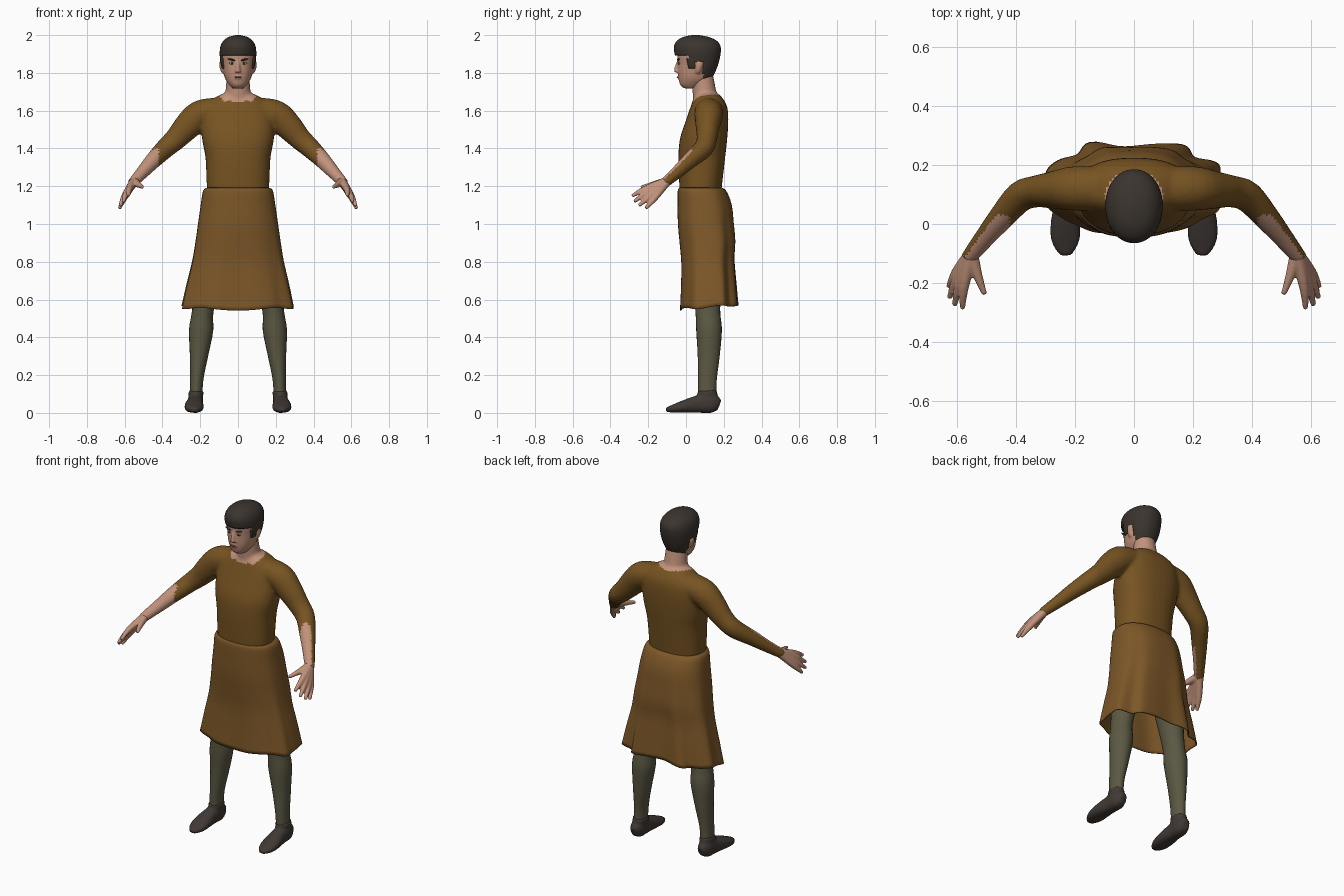
import bpy, bmesh, math
from mathutils import Vector, Matrix

default_cube = bpy.data.objects.get("Cube")
if default_cube:
    bpy.data.objects.remove(default_cube)


def material(name, red, green, blue):
    mat = bpy.data.materials.new(name)
    mat.use_nodes = True
    mat.diffuse_color = (red, green, blue, 1)
    mat.node_tree.nodes["Principled BSDF"].inputs["Base Color"].default_value = (red, green, blue, 1)
    return mat


TUNIC = material("tunic brown", .185, .088, .016)
SKIRT = material("skirt brown", .205, .096, .021)
SKIN = material("skin", .54, .29, .2)
LIPS = material("lips", .3, .12, .085)
HOSE = material("hose green grey", .105, .098, .056)
BOOT = material("boot leather", .052, .041, .035)
HAIR = material("dark hair", .043, .034, .027)
EYE = material("eye white", .5, .42, .36)


def resample(points, steps):
    """Smooth spline through tuples of any length."""
    result = []
    last = len(points) - 1
    for i in range(last):
        before, a = points[max(i - 1, 0)], points[i]
        b, after = points[i + 1], points[min(i + 2, last)]
        for step in range(steps):
            t = step / steps
            result.append([q + t * (r - p) / 2 + t * t * (p - 2.5 * q + 2 * r - s / 2)
                           + t ** 3 * (1.5 * (q - r) + (s - p) / 2)
                           for p, q, r, s in zip(before, a, b, after)])
    return result + [list(points[-1])]


def tube(bm, path, sides=24, steps=4, power=2, flat=False, side=1, caps=True, warp=None):
    """Loft superellipse rings along (x, y, z, radius_a, radius_b) points."""
    rows = resample(path, steps)
    centres = [Vector((row[0] * side, row[1], row[2])) for row in rows]
    rings = []
    for i, row in enumerate(rows):
        tangent = centres[min(i + 1, len(rows) - 1)] - centres[max(i - 1, 0)]
        tangent = Vector((0, 0, 1)) if flat else tangent.normalized()
        u = Vector((1, 0, 0))
        u = (u - tangent * tangent.dot(u)).normalized()
        v = tangent.cross(u)
        ring = []
        for k in range(sides):
            angle = math.tau * k / sides
            c, s = math.cos(angle), math.sin(angle)
            a = math.copysign(abs(c) ** (2 / power), c) * row[3]
            b = math.copysign(abs(s) ** (2 / power), s) * row[4]
            offset = u * a + v * b
            if warp:
                offset = warp(offset, angle, i / (len(rows) - 1))
            ring.append(bm.verts.new(centres[i] + offset))
        rings.append(ring)
    for low, high in zip(rings, rings[1:]):
        for k in range(sides):
            n = (k + 1) % sides
            bm.faces.new((low[k], low[n], high[n], high[k]))
    if caps:
        bm.faces.new(rings[0][::-1])
        bm.faces.new(rings[-1])


def stack(profile):
    """Turn (z, half_width, front, back) levels into tube points."""
    return [(0, (f + b) / 2, z, w, (b - f) / 2) for z, w, f, b in profile]


def finish(bm, name, mats, voxel=0, rule=None, thickness=0):
    bmesh.ops.recalc_face_normals(bm, faces=bm.faces)
    mesh = bpy.data.meshes.new(name)
    bm.to_mesh(mesh)
    bm.free()
    obj = bpy.data.objects.new(name, mesh)
    bpy.context.collection.objects.link(obj)
    if voxel:
        # Fuse the overlapping volumes into one soft skin
        remesh = obj.modifiers.new("fuse", "REMESH")
        remesh.mode = "VOXEL"
        remesh.voxel_size = voxel
        soften = obj.modifiers.new("soften", "SMOOTH")
        soften.iterations = 4
        bpy.context.view_layer.update()
        graph = bpy.context.evaluated_depsgraph_get()
        mesh = bpy.data.meshes.new_from_object(obj.evaluated_get(graph))
        obj.modifiers.clear()
        obj.data = mesh
    mesh.materials.clear()
    for mat in mats:
        mesh.materials.append(mat)
    for face in mesh.polygons:
        face.use_smooth = True
        face.material_index = rule(face.center, face.normal) if rule else 0
    if thickness:
        shell = obj.modifiers.new("thickness", "SOLIDIFY")
        shell.thickness = thickness
        shell.offset = -1
    return obj


def blob(name, mat, centre, size, tilt=0):
    bm = bmesh.new()
    place = Matrix.Translation(centre) @ Matrix.Rotation(tilt, 4, "Y") @ Matrix.Diagonal((*size, 1))
    bmesh.ops.create_uvsphere(bm, u_segments=12, v_segments=8, radius=1, matrix=place)
    return finish(bm, name, [mat])


# Torso, neck and arms, with bare neck and open inner forearms
bm = bmesh.new()
tube(bm, stack([(1.13, .155, -.03, .185), (1.2, .165, -.035, .19), (1.35, .172, -.04, .207),
                (1.45, .19, -.032, .218), (1.55, .192, 0, .224), (1.62, .175, .024, .218),
                (1.665, .13, .04, .195), (1.69, .08, .055, .17)]), 40, power=2.4, flat=True)
tube(bm, [(0, .115, 1.6, .075, .07), (0, .1, 1.68, .068, .064), (0, .085, 1.79, .06, .058)])
for side in (1, -1):
    tube(bm, [(.12, .12, 1.6, .07, .075), (.205, .12, 1.575, .078, .075), (.27, .115, 1.515, .072, .064),
              (.33, .11, 1.45, .06, .054), (.385, .092, 1.4, .053, .052), (.45, .02, 1.335, .044, .043),
              (.5, -.04, 1.28, .036, .035), (.56, -.115, 1.215, .027, .027)], side=side)


def clothing(centre, normal):
    collar = (centre.x / .098) ** 2 + ((centre.y - .095) / .085) ** 2 < 1 and centre.z > 1.65
    inward = Vector((math.copysign(.5, -centre.x), -.75, .35))
    forearm = abs(centre.x) > .42 and centre.y < .03 and normal.dot(inward) > .05
    return 1 if collar or forearm else 0


finish(bm, "tunic_and_arms", [TUNIC, SKIN], .01, clothing)

# Hands: each digit runs from the wrist through its knuckle to the tip
DIGITS = [((.53, -.17, 1.21), (.505, -.238, 1.195)), ((.575, -.213, 1.187), (.58, -.286, 1.148)),
          ((.59, -.205, 1.168), (.607, -.275, 1.118)), ((.6, -.187, 1.15), (.624, -.25, 1.097)),
          ((.602, -.165, 1.138), (.627, -.213, 1.083))]
for side, label in ((1, "left"), (-1, "right")):
    bm = bmesh.new()
    for knuckle, tip in DIGITS:
        tube(bm, [(.55, -.1, 1.226, .024, .024), (*knuckle, .017, .017), (*tip, .009, .009)],
             sides=12, side=side)
    finish(bm, label + "_hand", [SKIN], .005)

# Head with nose, brow ridge, chin and ears
bm = bmesh.new()
tube(bm, stack([(1.718, .03, -.01, .06), (1.735, .046, -.03, .09), (1.765, .066, -.038, .13),
                (1.8, .077, -.042, .15), (1.85, .085, -.043, .165), (1.9, .09, -.046, .172),
                (1.95, .077, -.03, .16), (1.985, .04, .01, .11)]), 32, power=2.2, flat=True)
tube(bm, [(0, -.036, 1.868, .008, .01), (0, -.048, 1.83, .01, .012), (0, -.052, 1.803, .017, .012)], sides=12)
tube(bm, [(0, -.034, 1.787, .02, .01), (0, -.036, 1.768, .02, .01)], sides=12)
for side in (1, -1):
    tube(bm, [(.08, .062, 1.8, .008, .012), (.088, .068, 1.83, .01, .018), (.09, .072, 1.86, .009, .018)],
         sides=12, side=side)
finish(bm, "head", [SKIN], .006)

# Face details
blob("mouth", LIPS, (0, -.044, 1.777), (.022, .005, .004))
for side, label in ((1, "left"), (-1, "right")):
    blob(label + "_eye", EYE, (side * .033, -.037, 1.851), (.014, .005, .006))
    blob(label + "_iris", HAIR, (side * .032, -.041, 1.851), (.006, .003, .006))
    blob(label + "_eyebrow", HAIR, (side * .034, -.04, 1.87), (.022, .007, .005), -side * .25)

# Short hair cap, trimmed along the forehead, temples, ears and nape
bm = bmesh.new()
tube(bm, stack([(1.765, .066, -.02, .135), (1.81, .082, -.03, .157), (1.85, .092, -.045, .172),
                (1.9, .097, -.06, .183), (1.94, .093, -.064, .183), (1.97, .077, -.048, .163),
                (1.99, .05, -.015, .12), (2, .012, .03, .07)]), 48, 6, 2.1, flat=True)


def hairline(y):
    if y < .01:
        return 1.893
    if y < .045:
        return 1.825
    return 1.86 if y < .092 else 1.77


trimmed = [f for f in bm.faces if f.calc_center_median().z < hairline(f.calc_center_median().y)]
bmesh.ops.delete(bm, geom=trimmed, context="FACES")
finish(bm, "hair", [HAIR], thickness=.012)


# Hollow skirt whose folds deepen toward the hem and the back
def folds(offset, angle, t):
    back = .3 + .7 * max(0, math.sin(angle))
    ripple = -math.cos(8 * angle) + .35 * math.sin(13 * angle + 1)
    offset = offset * (1 + .075 * t * t * back * ripple)
    offset.z += .012 * t * (math.sin(angle) + .5 * math.sin(5 * angle))
    return offset


bm = bmesh.new()
tube(bm, stack([(1.192, .165, -.036, .185), (1.175, .185, -.044, .212), (1.1, .198, -.045, .242),
                (1, .213, -.043, .254), (.9, .228, -.034, .263), (.8, .245, -.026, .258),
                (.68, .274, -.028, .266), (.56, .3, -.033, .274)]),
     96, power=2.4, flat=True, caps=False, warp=folds)
finish(bm, "skirt", [SKIRT], thickness=.006)

# Legs and soft boots
for side, label in ((1, "left"), (-1, "right")):
    bm = bmesh.new()
    tube(bm, [(.09, .1, 1.1, .08, .09), (.145, .11, .8, .078, .085), (.185, .115, .55, .057, .066),
              (.195, .122, .44, .064, .068), (.207, .12, .3, .048, .058), (.218, .113, .18, .035, .05),
              (.222, .113, .08, .033, .047)], side=side)
    finish(bm, label + "_leg", [HOSE])
    bm = bmesh.new()
    tube(bm, [(.222, .113, .118, .04, .053), (.224, .115, .07, .038, .053), (.225, .12, .03, .036, .05)], side=side)
    tube(bm, [(.222, .176, .04, .022, .03), (.225, .14, .05, .04, .05), (.228, .07, .047, .042, .047),
              (.232, 0, .036, .05, .035), (.232, -.06, .024, .047, .023), (.23, -.106, .016, .02, .012)],
         power=2.4, side=side)
    finish(bm, label + "_boot", [BOOT], .008)
